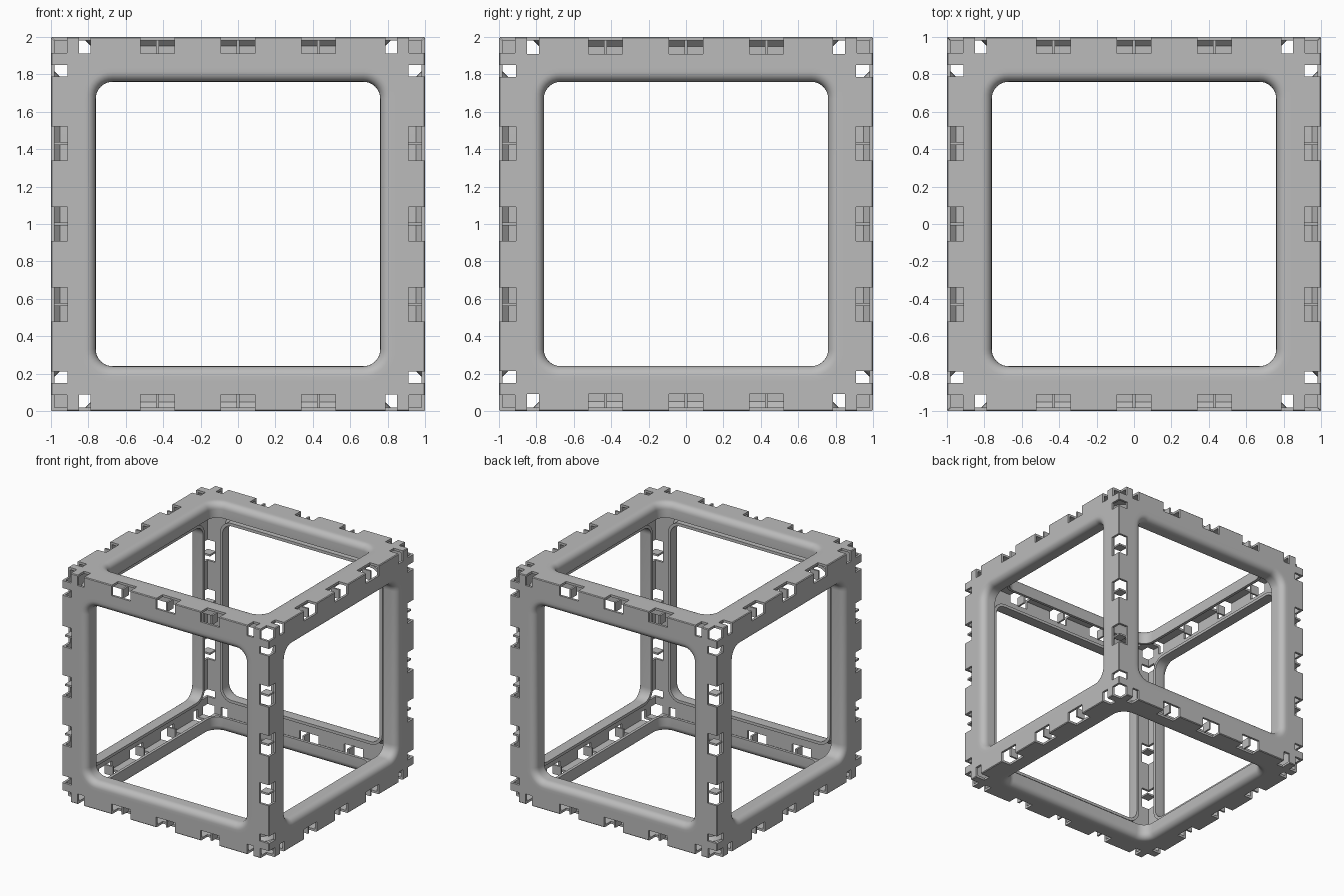
import bpy, bmesh, math
from mathutils import Matrix, Vector

if "Cube" in bpy.data.objects:
    bpy.data.objects.remove(bpy.data.objects["Cube"], do_unlink=True)

OPEN, RADIUS, SKIN, LIP = 0.76, 0.09, 0.02, 0.13
NOTCH = 0.09
CENTERS = (-0.43, 0, 0.43)

grey = bpy.data.materials.new("grey_plastic")
grey.diffuse_color = (0.5, 0.5, 0.5, 1)
grey.use_nodes = True
grey.node_tree.nodes["Principled BSDF"].inputs["Base Color"].default_value = (0.5, 0.5, 0.5, 1)


def add_object(name, bm):
    bmesh.ops.recalc_face_normals(bm, faces=bm.faces)
    mesh = bpy.data.meshes.new(name)
    bm.to_mesh(mesh)
    bm.free()
    mesh.materials.append(grey)
    obj = bpy.data.objects.new(name, mesh)
    bpy.context.collection.objects.link(obj)
    return obj


def add_box(bm, lo, hi):
    lo, hi = Vector(lo), Vector(hi)
    size = hi - lo
    bmesh.ops.create_cube(bm, size=1, matrix=Matrix.Translation((lo + hi) / 2)
                          @ Matrix.Diagonal((*size, 1)))


def rounded_square(half, radius, steps=8):
    pts = []
    for quarter in range(4):
        a0 = quarter * math.pi / 2
        mid = a0 + math.pi / 4
        c = Vector((math.cos(mid), math.sin(mid))) * math.sqrt(2) * (half - radius)
        for i in range(steps + 1):
            a = a0 + i / steps * math.pi / 2
            pts.append(c + Vector((math.cos(a), math.sin(a))) * radius)
    return pts


# Cross-section of the frame: half-width of the loop and depth below the face
ROUND = 0.055
section = [(0.994, 0), (0.84, 0)]
for i in range(7):
    a = i / 6 * math.pi / 2
    section.append((OPEN + ROUND * (1 - math.sin(a)), ROUND * (1 - math.cos(a))))
section += [(OPEN, LIP), (OPEN + 0.025, LIP), (OPEN + 0.025, 0.05),
            (OPEN + 0.055, SKIN), (1 - SKIN, SKIN), (0.997, 0.003)]

# Panel: a thin square skin with a rolled lip around the opening
bm = bmesh.new()
loops = []
for half, depth in section:
    r = RADIUS + half - OPEN if half < 0.9 else 0.004
    loops.append([bm.verts.new((p.x, p.y, 1 - depth)) for p in rounded_square(half, r)])
for a, b in zip(loops, loops[1:] + loops[:1]):
    for i in range(len(a)):
        j = (i + 1) % len(a)
        bm.faces.new((a[i], a[j], b[j], b[i]))
panel = add_object("panel_top", bm)

# Cutter: edge notches, small end slots and corner holes
bm = bmesh.new()
low, high, out = 0.95, 1.05, 1.05
inner = 1 - NOTCH
slots = [(c - 0.09, c + 0.09) for c in CENTERS] + [(-0.85, -0.787), (0.787, 0.85)]
for turn in range(4):
    part = bmesh.new()
    for a, b in slots:
        add_box(part, (a, inner, low), (b, out, high))
    add_box(part, (inner + 0.005, inner + 0.005, low), (out, out, high))
    part.transform(Matrix.Rotation(turn * math.pi / 2, 4, "Z"))
    temp = bpy.data.meshes.new("part")
    part.to_mesh(temp)
    part.free()
    bm.from_mesh(temp)
    bpy.data.meshes.remove(temp)
cutter = add_object("notch_cutter", bm)
cutter.hide_render = True

mod = panel.modifiers.new("notches", "BOOLEAN")
mod.operation, mod.solver, mod.object = "DIFFERENCE", "EXACT", cutter
graph = bpy.context.evaluated_depsgraph_get()
cut_mesh = bpy.data.meshes.new_from_object(panel.evaluated_get(graph))
panel.modifiers.clear()
panel.data = cut_mesh
bpy.data.objects.remove(cutter, do_unlink=True)

bpy.ops.object.select_all(action="DESELECT")
panel.select_set(True)
bpy.context.view_layer.objects.active = panel
bpy.ops.object.shade_smooth_by_angle(angle=math.radians(35))
panel.location.z = 1

# The other five sides share the panel
quarter = math.pi / 2
sides = {"bottom": (2 * quarter, 0, 0), "front": (quarter, 0, 0), "back": (-quarter, 0, 0),
         "left": (0, quarter, 0), "right": (0, -quarter, 0)}
for name, turn in sides.items():
    side = bpy.data.objects.new("panel_" + name, panel.data)
    side.rotation_euler = turn
    side.location.z = 1
    bpy.context.collection.objects.link(side)

# Ribs: a thin plate across the middle of every notch, on all twelve edges
bm = bmesh.new()
for axis in range(3):
    for su in (-1, 1):
        for sv in (-1, 1):
            for c in CENTERS:
                mid = [0, 0, 0]
                mid[axis] = c
                mid[(axis + 1) % 3] = su * 0.943
                mid[(axis + 2) % 3] = sv * 0.943
                half = [0.04, 0.04, 0.04]
                half[axis] = 0.008
                mid, half = Vector(mid), Vector(half)
                add_box(bm, mid - half, mid + half)
ribs = add_object("notch_ribs", bm)
ribs.location.z = 1
